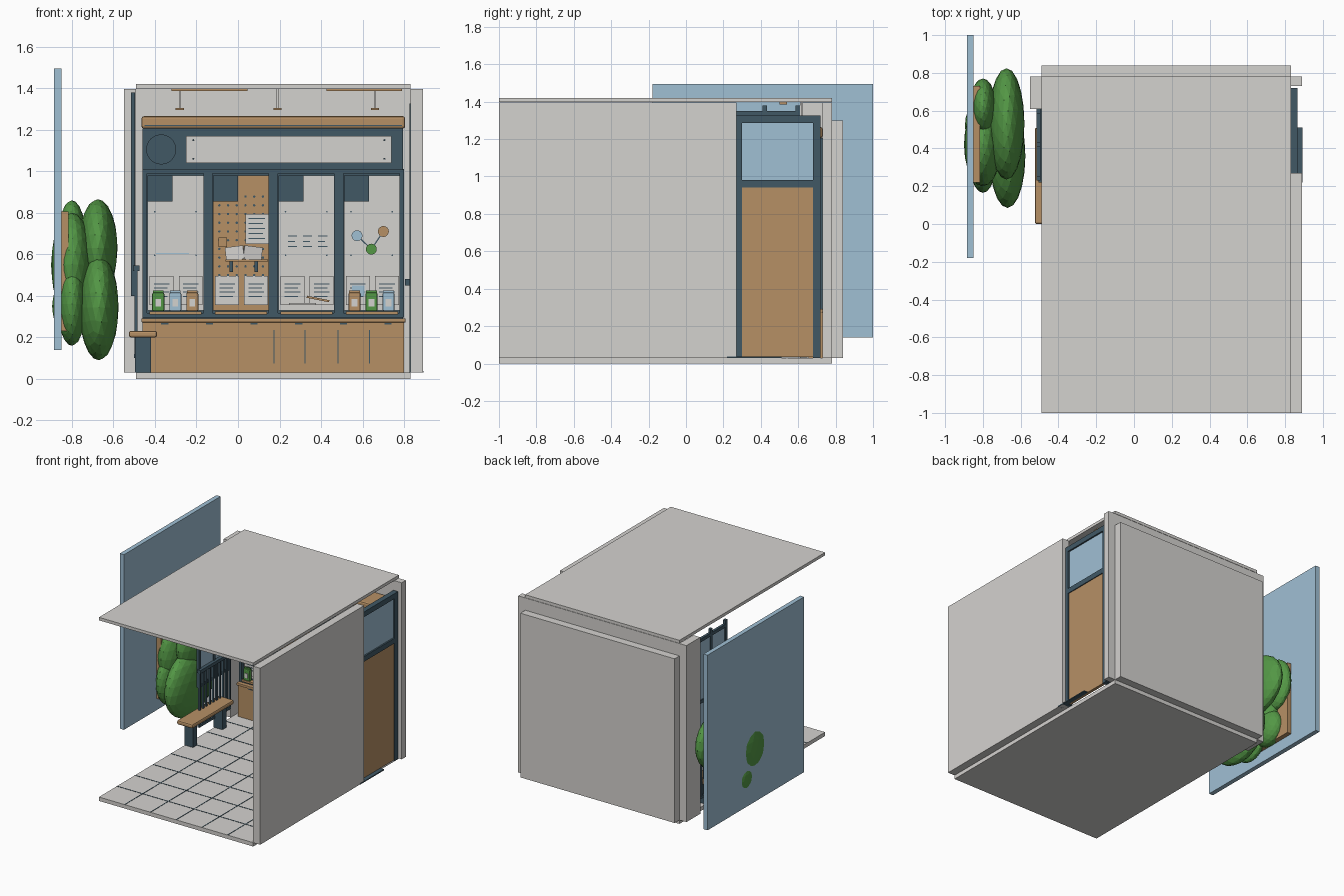
import bpy
import math
from mathutils import Vector

cube = bpy.data.objects.get("Cube")
if cube:
    bpy.data.objects.remove(cube, do_unlink=True)


def material(name, *srgb):
    rgba = [(c / 255) ** 2.2 for c in srgb] + [1]
    mat = bpy.data.materials.new(name)
    mat.use_nodes = True
    mat.diffuse_color = rgba
    mat.node_tree.nodes["Principled BSDF"].inputs["Base Color"].default_value = rgba
    return mat


GREY = material("warm light grey", 211, 209, 206)
DARK = material("dark slate", 67, 89, 101)
WOOD = material("light wood", 181, 143, 101)
BLUE = material("pale blue", 158, 190, 211)
GREEN = material("leaf green", 84, 150, 71)


def finish(name, mat):
    obj = bpy.context.object
    obj.name = name
    obj.data.materials.append(mat)
    return obj


def box(name, mat, x, y, z, bevel=0):
    """Box between (low, high) limits on each axis."""
    limits = (x, y, z)
    bpy.ops.mesh.primitive_cube_add(size=1, location=[(a + b) / 2 for a, b in limits])
    obj = finish(name, mat)
    obj.scale = [b - a for a, b in limits]
    bpy.ops.object.transform_apply(location=False, rotation=False)
    if bevel:
        mod = obj.modifiers.new("soft edge", "BEVEL")
        mod.width, mod.segments = bevel, 2
    return obj


def plate(name, mat, x, z, y, thick=.006):
    """Thin upright plate whose front face lies at y."""
    return box(name, mat, x, (y, y + thick), z)


def disc(name, mat, x, y, z, radius, depth=.006, sides=24):
    bpy.ops.mesh.primitive_cylinder_add(vertices=sides, radius=radius, depth=depth,
                                        location=(x, y, z), rotation=(math.pi / 2, 0, 0))
    return finish(name, mat)


def outline(name, mat, x, z, y, width, depth):
    """Rectangular frame of four bars facing the front."""
    (left, right), (low, high) = x, z
    for a, b in ((left, left + width), (right - width, right)):
        box(name + "_stile", mat, (a, b), (y, y + depth), z)
    for a, b in ((low, low + width), (high - width, high)):
        box(name + "_rail", mat, (left + width, right - width), (y, y + depth), (a, b))


def text_lines(name, x, z_top, y, count, step=.02):
    for i in range(count):
        z = z_top - i * step
        plate(name, DARK, (x[0], x[1] - .01 * (i % 2)), (z - .005, z), y, .003)


# Shell: floor, roof, back wall, side wall and corner return
WIDTH, LENGTH = (-.49, .83), (-1, .78)
box("floor", GREY, WIDTH, LENGTH, (0, .03))
box("roof", GREY, WIDTH, LENGTH, (1.397, 1.42))
box("back_wall", GREY, (-.55, .89), (.73, .78), (.03, 1.395))
box("back_panel", GREY, WIDTH, (.78, .84), (.03, 1.3))
box("right_wall", GREY, (.83, .89), (-1, .27), (.03, 1.395))
box("corner_return", GREY, (-.55, -.49), (.61, .73), (.03, 1.395))

# Tile joints on the floor
for i in range(1, 6):
    x = WIDTH[0] + i * .22
    box("tile_joint_long", DARK, (x - .003, x + .003), (-1, .65), (.03, .032))
for i in range(1, 8):
    y = -1 + i * .22
    box("tile_joint_cross", DARK, WIDTH, (y - .003, y + .003), (.03, .032))

# Door in the right wall
DOOR = (.825, .865)
for y in ((.27, .3), (.68, .72)):
    box("door_jamb", DARK, DOOR, y, (.03, 1.325))
for z in ((.94, .98), (1.285, 1.325)):
    box("door_rail", DARK, DOOR, (.3, .68), z)
box("door_panel", WOOD, (.835, .858), (.3, .68), (.035, .94))
box("door_glass", BLUE, (.84, .853), (.3, .68), (.98, 1.285))
box("door_handle", DARK, (.805, .825), (.31, .34), (.45, .48))
box("door_threshold", DARK, (.86, .893), (.22, .51), (.03, .038))

# Window in the left opening
FRAME = (-.515, -.495)
for y in (.23, .41, .585):
    box("window_post", DARK, FRAME, (y, y + .024), (.4, 1.38))
for z in (.4, .85, 1.325):
    box("window_rail", DARK, FRAME, (.23, .61), (z, z + .025))
box("window_glass", BLUE, (-.508, -.502), (.25, .59), (.42, 1.33))

# Railing inside the window
box("handrail", DARK, (-.505, -.475), (.22, .61), (.52, .545))
box("railing_foot", DARK, (-.5, -.485), (.22, .61), (.1, .12))
for i in range(10):
    y = .225 + i * .041
    box("railing_bar", DARK, (-.498, -.484), (y, y + .014), (.12, .52))

# Bench
box("bench_seat", WOOD, (-.525, -.39), (0, .51), (.2, .232), .01)
for y in (.05, .41):
    box("bench_leg", DARK, (-.495, -.42), (y, y + .05), (.03, .2))

# Counter
box("counter", WOOD, (-.46, .8), (.655, .73), (.03, .272))
box("counter_top", WOOD, (-.465, .807), (.645, .73), (.272, .292), .004)
for x in (.17, .32, .48, .63):
    plate("drawer_joint", DARK, (x, x + .005), (.075, .235), .652)
for i in range(6):
    x = -.37 + i * .215
    plate("counter_pull", DARK, (x, x + .035), (.263, .27), .65)

# Display backing, fascia and canopy
box("display_back", DARK, (-.46, .795), (.705, .73), (.292, 1.01))
box("fascia", DARK, (-.46, .795), (.66, .73), (1.005, 1.205))
disc("fascia_disc", DARK, -.37, .656, 1.105, .072, .01, 40)
box("sign_plate", GREY, (-.25, .74), (.65, .66), (1.04, 1.17))
outline("sign_edge", GREY, (-.23, .72), (1.05, 1.16), .645, .006, .006)
for x in (-.215, .705):
    for z in (1.06, 1.15):
        disc("sign_screw", DARK, x, .643, z, .005, .004, 8)
box("canopy", WOOD, (-.465, .805), (.54, .73), (1.205, 1.265), .012)
plate("canopy_groove", DARK, (-.45, .79), (1.218, 1.222), .537, .004)
for x in (-.32, .425):
    box("ceiling_strip", WOOD, (x, x + .365), (.5, .54), (1.386, 1.397))
for x in (-.3, .17, .64):
    box("spot_block", WOOD, (x, x + .04), (.6, .64), (1.295, 1.305))
    box("spot_stem", GREY, (x + .015, x + .025), (.615, .625), (1.305, 1.397))

# Four framed display bays
BAY, PANEL, FRONT = .315, .27, .69
bays = [-.435 + i * BAY for i in range(4)]
for i, x in enumerate(bays):
    ends = (x, x + PANEL)
    outline("bay_frame", DARK, (x - .025, x + PANEL + .02), (.295, 1.01), .67, .022, .035)
    plate("bay_panel", WOOD if i == 1 else GREY, ends, (.33, .98), FRONT + .005, .01)
    plate("bay_tag", DARK, (x, x + .12), (.855, .98), FRONT - .005, .009)
    box("bay_shelf", WOOD, (x + .01, x + PANEL - .01), (.652, .69), (.31, .325))
    for j in range(2):
        left = x + .01 + j * .14
        plate("leaflet", GREY, (left, left + .115), (.355, .495), FRONT - .004)
        text_lines("leaflet_line", (left + .02, left + .095), .46, FRONT - .007, 4)
    if i != 1:
        plate("notice", GREY, (x + .022, x + .245), (.58, .82), FRONT - .002)
        for a in (.034, .233):
            for z in (.595, .805):
                disc("notice_pin", DARK, x + a, FRONT - .004, z, .004, .004, 8)

# First bay: caption rule under an empty notice
plate("caption_rule", BLUE, (bays[0] + .04, bays[0] + .2), (.602, .607), FRONT - .005, .003)

# Second bay: pegboard with hung papers
x = bays[1]
for row in range(10):
    for col in range(6):
        disc("peg_hole", DARK, x + .03 + col * .042, FRONT + .003, .5 + row * .042, .006, .006, 8)
plate("paper_sheet", GREY, (x + .155, x + .267), (.65, .795), FRONT - .008)
text_lines("sheet_line", (x + .17, x + .25), .775, FRONT - .011, 5, .024)
plate("wood_tile", WOOD, (x + .025, x + .068), (.635, .68), FRONT - .008)
for side in (-1, 1):
    page = box("open_book_page", GREY, (-.045, .045), (-.006, .006), (-.033, .033))
    page.location = (x + .148 + side * .043, .668, .605)
    page.rotation_euler = (0, side * .12, side * .25)
    a = x + .148 + side * .06
    box("book_bracket", DARK, (a - .008, a + .008), (.66, .69), (.515, .57))
box("book_ledge", WOOD, (x + .06, x + .265), (.65, .69), (.565, .575))

# Third bay: three cards, and a pencil on the shelf
x = bays[2]
for j in range(3):
    a = x + .035 + j * .073
    plate("card", GREY, (a, a + .062), (.615, .755), FRONT - .007)
    text_lines("card_line", (a + .01, a + .054), .69, FRONT - .01, 3, .025)
pencil = box("pencil", WOOD, (-.055, .055), (-.005, .005), (-.005, .005))
pencil.location, pencil.rotation_euler = (x + .19, .665, .385), (0, .2, 0)
box("shelf_sheet", GREY, (x + .05, x + .18), (.655, .685), (.355, .365))

# Fourth bay: linked dots
x = bays[3]
dots = [Vector((x + .063, .69)), Vector((x + .19, .71)), Vector((x + .132, .625))]
for a, b in ((dots[0], dots[2]), (dots[1], dots[2])):
    mid, span = (a + b) / 2, b - a
    link = box("dot_link", DARK, (-span.length / 2, span.length / 2), (-.002, .002), (-.003, .003))
    link.location = (mid.x, FRONT - .006, mid.y)
    link.rotation_euler.y = -math.atan2(span.y, span.x)
for dot, mat in zip(dots, (BLUE, WOOD, GREEN)):
    disc("linked_dot", mat, dot.x, FRONT - .009, dot.y, .026, .009)
plate("blue_card", BLUE, (x + .04, x + .1), (.4, .45), FRONT - .01)

# Pouches standing on the outer shelves
for x, colours in ((bays[0], (GREEN, BLUE, WOOD)), (bays[3], (WOOD, GREEN, BLUE))):
    for j, mat in enumerate(colours):
        a = x + .022 + j * .082
        box("pouch", mat, (a, a + .058), (.65, .68), (.326, .415), .007)
        box("pouch_seal", mat, (a + .003, a + .055), (.66, .67), (.412, .425))
        plate("pouch_label", GREY, (a + .015, a + .043), (.35, .385), .645)

# Outdoor screen, planter board and foliage
box("outdoor_screen", BLUE, (-.885, -.85), (-.18, 1), (.14, 1.495))
box("planter_board", WOOD, (-.85, -.815), (.22, .73), (.23, .805))
foliage = (
    ((-.675, .53, .63), (.095, .295, .235)),
    ((-.67, .36, .345), (.095, .275, .255)),
    ((-.8, .62, .66), (.07, .15, .2)),
    ((-.8, .33, .36), (.07, .165, .2)),
    ((-.8, .42, .55), (.1, .22, .25)),
    ((-.81, .52, .35), (.085, .14, .14)),
)
for centre, radii in foliage:
    bpy.ops.mesh.primitive_ico_sphere_add(subdivisions=3, radius=1, location=centre)
    finish("foliage", GREEN).scale = radii
